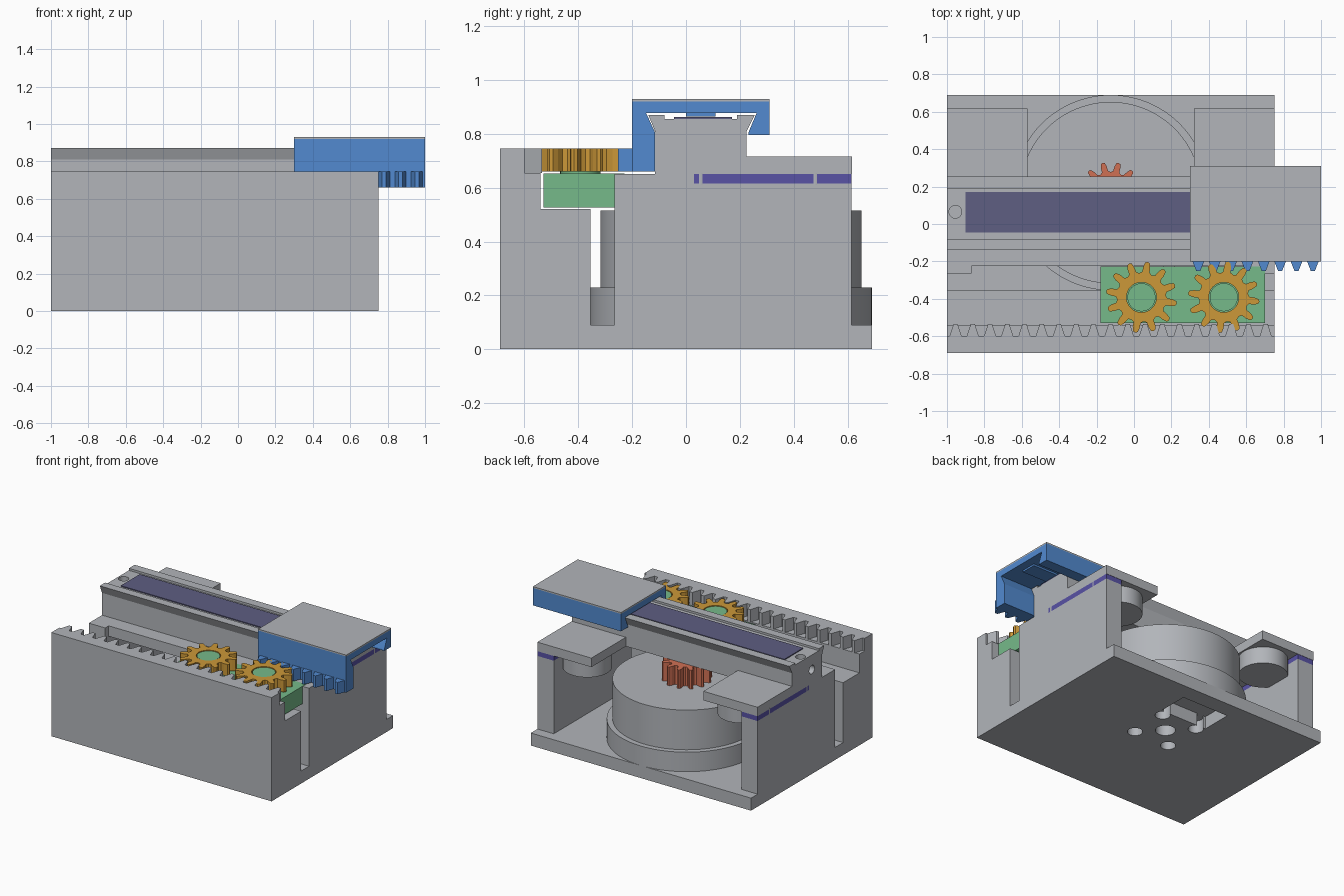
import bpy, bmesh, math
from mathutils import Vector

if "Cube" in bpy.data.objects:
    bpy.data.objects.remove(bpy.data.objects["Cube"])


def material(name, r, g, b):
    m = bpy.data.materials.new(name)
    lin = [((c / 255 + 0.055) / 1.055) ** 2.4 for c in (r, g, b)]
    m.diffuse_color = (*lin, 1)
    m.use_nodes = True
    m.node_tree.nodes["Principled BSDF"].inputs["Base Color"].default_value = m.diffuse_color
    return m


GREY = material("housing grey", 178, 181, 186)
BLUE = material("slider blue", 82, 138, 208)
GOLD = material("gear gold", 204, 152, 56)
GREEN = material("carrier green", 118, 186, 138)
RED = material("drive gear red", 208, 112, 84)
PURPLE = material("strip purple", 94, 94, 130)
BOARD = material("board violet", 88, 82, 165)


def prism(name, pts, axis, lo, hi, mat):
    """Extrude a closed 2D profile: (y, z) along x, or (x, y) along z."""
    place = (lambda p, t: (t, p[0], p[1])) if axis == "x" else (lambda p, t: (p[0], p[1], t))
    bm = bmesh.new()
    a = [bm.verts.new(place(p, lo)) for p in pts]
    b = [bm.verts.new(place(p, hi)) for p in pts]
    n = len(pts)
    bm.faces.new(a)
    bm.faces.new(b)
    for i in range(n):
        bm.faces.new((a[i], a[(i + 1) % n], b[(i + 1) % n], b[i]))
    bmesh.ops.recalc_face_normals(bm, faces=bm.faces)
    me = bpy.data.meshes.new(name)
    bm.to_mesh(me)
    bm.free()
    ob = bpy.data.objects.new(name, me)
    bpy.context.collection.objects.link(ob)
    me.materials.append(mat)
    return ob


def box(name, x0, x1, y0, y1, z0, z1, mat):
    return prism(name, [(x0, y0), (x1, y0), (x1, y1), (x0, y1)], "z", z0, z1, mat)


def activate(ob):
    bpy.ops.object.select_all(action="DESELECT")
    ob.select_set(True)
    bpy.context.view_layer.objects.active = ob


def circle(cx, cy, r, n=48):
    return [(cx + r * math.cos(2 * math.pi * i / n), cy + r * math.sin(2 * math.pi * i / n)) for i in range(n)]


def disc(name, cx, cy, r, lo, hi, mat, axis="z", n=48):
    ob = prism(name, circle(cx, cy, r, n), axis, lo, hi, mat)
    activate(ob)
    bpy.ops.object.shade_smooth_by_angle(angle=math.radians(30))
    return ob


def cut(ob, cutters):
    for c in cutters:
        c.hide_render = True
        m = ob.modifiers.new("cut", "BOOLEAN")
        m.operation, m.solver, m.object = "DIFFERENCE", "EXACT", c
        activate(ob)
        bpy.ops.object.modifier_apply(modifier=m.name)
        bpy.data.objects.remove(c)


def gear(name, cx, cy, root, tip, teeth, phase, lo, hi, mat):
    """Spur gear with tapered, rounded teeth."""
    shape = [(-0.5, 0), (-0.27, 0.12), (-0.22, 0.55), (-0.13, 0.92), (0, 1),
             (0.13, 0.92), (0.22, 0.55), (0.27, 0.12)]
    pts = []
    for k in range(teeth):
        for t, h in shape:
            a = phase + 2 * math.pi * (k + t) / teeth
            r = root + (tip - root) * h
            pts.append((cx + r * math.cos(a), cy + r * math.sin(a)))
    return prism(name, pts, "z", lo, hi, mat)


def rack(x0, x1, count, back, root, tip):
    """Outline of a straight rack with trapezoid teeth."""
    p = (x1 - x0) / count
    pts = [(x0, back), (x0, root)]
    for k in range(count):
        for t, y in ((0.15, root), (0.38, tip), (0.62, tip), (0.85, root)):
            pts.append((x0 + p * (k + t), y))
    return pts + [(x1, root), (x1, back)]


L, R = -1.0, 0.75          # housing ends
MX, MY = -0.125, 0.1675    # motor axis
WALL = 0.13

# Base plate with mounting holes and cable window
base = box("base_plate", L, R, -0.69, 0.69, 0, 0.09, GREY)
holes = [disc("cutter", MX, MY, 0.065, -0.1, 0.2, GREY)]
for sx in (-1, 1):
    for sy in (-1, 1):
        holes.append(disc("cutter", MX + sx * 0.14, MY + sy * 0.14, 0.05, -0.1, 0.2, GREY, n=32))
holes.append(box("cutter", MX - 0.185, MX + 0.185, 0.35, 0.57, -0.1, 0.2, GREY))
cut(base, holes)

# Front wall with step for the gear carrier, and fixed rack on top
prism("front_wall", [(-0.69, 0.09), (-0.355, 0.09), (-0.355, 0.52), (-0.54, 0.52),
                     (-0.54, 0.655), (-0.69, 0.655)], "x", L, R, GREY)
prism("fixed_rack", rack(L, R, 19, -0.69, -0.6, -0.535), "z", 0.655, 0.745, GREY)

# End walls, circuit boards, clips, rear plates and rollers on both ends
for side, edge, inward in (("left", L, 1), ("right", R, -1)):
    inner = edge + inward * WALL
    x0, x1 = min(edge, inner), max(edge, inner)
    prism(side + "_end_wall", [(-0.265, 0.09), (0.615, 0.09), (0.615, 0.615), (0.03, 0.615),
                               (0.03, 0.65), (-0.265, 0.65)], "x", x0, x1, GREY)
    box(side + "_circuit_board", x0, x1, 0.03, 0.615, 0.615, 0.65, BOARD)
    for y in (0.055, 0.48):
        disc(side + "_clip", edge + inward * 0.027, y, 0.028, 0.61, 0.655, GREY, n=20)
    far = edge + inward * 0.43
    box(side + "_rear_plate", min(edge, far), max(edge, far), 0.22, 0.617, 0.65, 0.715, GREY)
    disc(side + "_roller", edge + inward * 0.26, 0.42, 0.16, 0.53, 0.65, GREY)

# Motor and drive gear
disc("motor_flange", MX, MY, 0.5225, 0.09, 0.23, GREY, n=96)
disc("motor_body", MX, MY, 0.485, 0.23, 0.515, GREY, n=96)
gear("drive_gear", MX, MY, 0.11, 0.165, 12, math.radians(75), 0.515, 0.65, RED)

# Dovetail rail with groove, support bar and inlaid strip
rail = prism("dovetail_rail", [(-0.115, 0.65), (-0.115, 0.81), (-0.14, 0.87), (-0.08, 0.87),
                               (-0.08, 0.855), (0.19, 0.855), (0.19, 0.87), (0.255, 0.87),
                               (0.225, 0.81), (0.225, 0.65)], "x", L, R, GREY)
cut(rail, [disc("cutter", -0.955, 0.065, 0.034, 0.78, 1.0, GREY, n=32),
           disc("cutter", 0.0, 0.75, 0.03, -1.1, -0.9, GREY, axis="x", n=32)])
box("support_bar", L, R, -0.225, -0.115, 0.575, 0.65, GREY)
box("inlaid_strip", -0.9, R, -0.045, 0.17, 0.855, 0.862, PURPLE)

# Gear carrier with two idler gears on pins
box("gear_carrier", -0.18, 0.7, -0.53, -0.228, 0.527, 0.652, GREEN)
for i, gx in enumerate((0.04, 0.48)):
    idler = gear("idler_gear", gx, -0.392, 0.13, 0.192, 12, math.radians(80 + 3 * i), 0.66, 0.745, GOLD)
    cut(idler, [disc("cutter", gx, -0.392, 0.08, 0.6, 0.8, GOLD)])
    disc("gear_pin", gx, -0.392, 0.075, 0.652, 0.742, GREEN)

# Slider wrapped around the dovetail, with cap plate, rack and sensor pad
prism("slider", [(-0.2, 0.66), (-0.115, 0.66), (-0.115, 0.805), (-0.148, 0.877), (0.262, 0.877),
                 (0.232, 0.805), (0.232, 0.795), (0.31, 0.795), (0.31, 0.92), (-0.2, 0.92)],
      "x", 0.3, 1.0, BLUE)
box("slider_cap", 0.3, 1.0, -0.2, 0.31, 0.92, 0.93, GREY)
prism("slider_rack", rack(0.3, 1.0, 8, -0.19, -0.201, -0.252), "z", 0.66, 0.745, BLUE)
box("sensor_pad", 0.36, 0.94, 0.0, 0.11, 0.864, 0.877, BLUE)
